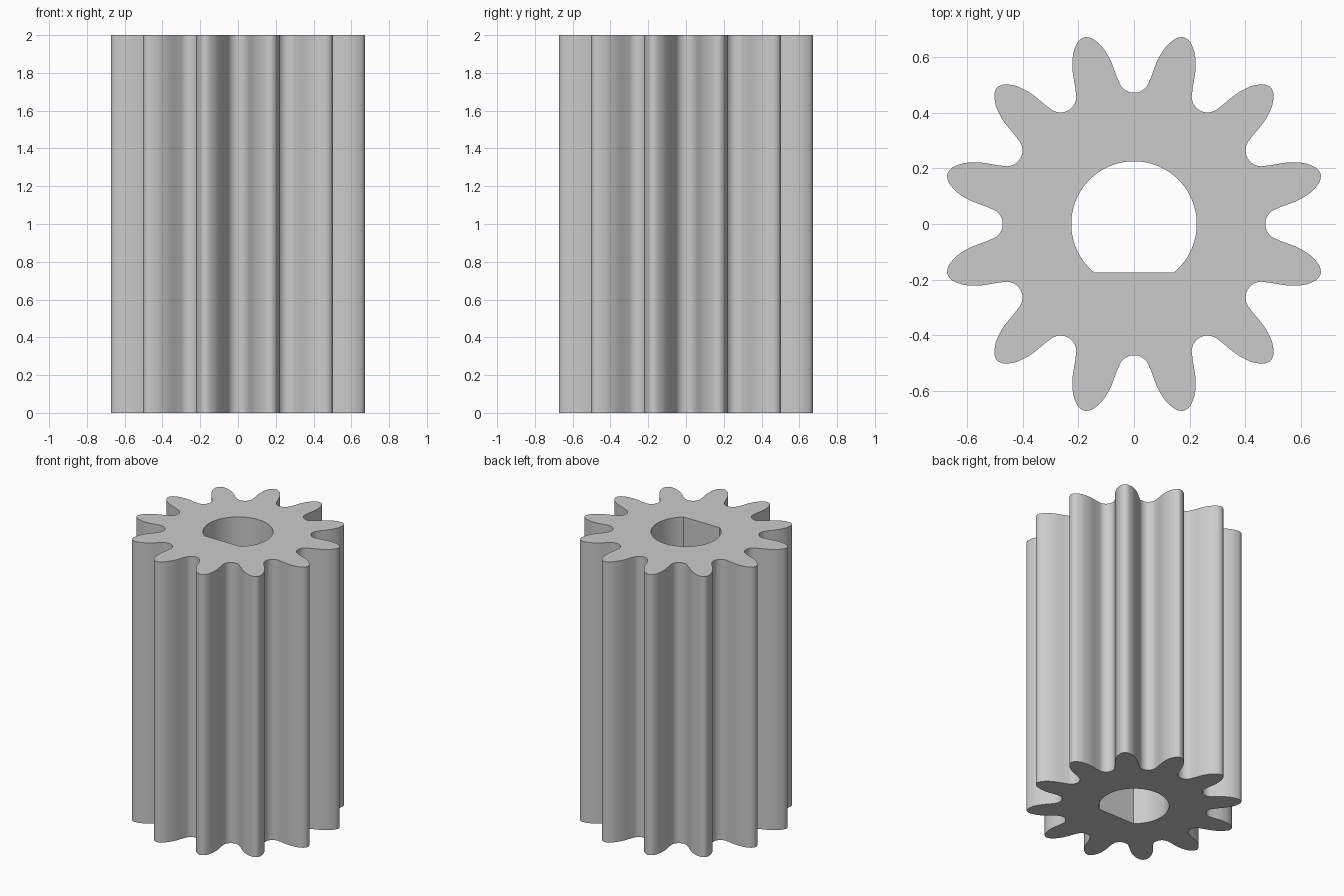
import bpy, bmesh
from math import radians, sin, cos, asin, pi
from mathutils import Vector, Matrix

cube = bpy.data.objects.get("Cube")
if cube:
    bpy.data.objects.remove(cube, do_unlink=True)

TEETH = 12
PITCH = 2 * pi / TEETH
HEIGHT = 2.0
ROOT_CENTRE, ROOT_RADIUS = 0.53, 0.057
BORE_RADIUS, FLAT_Y = 0.226, -0.175

# Tooth flank from root to tip: (distance along tooth axis, half width)
FLANK = [(0.512, 0.080), (0.533, 0.0768), (0.558, 0.0748), (0.594, 0.0705),
         (0.627, 0.0615), (0.651, 0.052), (0.670, 0.0395), (0.6855, 0.026),
         (0.693, 0.013), (0.696, 0.0)]


def mirrored(p):
    return Vector((p.x, -p.y))


def smooth_path(points, steps=3):
    """Catmull-Rom curve through the points, mirrored past the tip."""
    pts = [Vector(p) for p in points]
    ext = [2 * pts[0] - pts[1]] + pts + [mirrored(pts[-2])]
    out = []
    for a, b, c, d in zip(ext, ext[1:], ext[2:], ext[3:]):
        for i in range(steps):
            t = i / steps
            out.append(0.5 * (2 * b + (c - a) * t + (2 * a - 5 * b + 4 * c - d) * t ** 2
                              + (3 * b - a - 3 * c + d) * t ** 3))
    return out + [pts[-1]]


def arc(centre, radius, start, sweep, n):
    return [centre + radius * Vector((cos(start + sweep * i / n), sin(start + sweep * i / n)))
            for i in range(n + 1)]


def gear_outline():
    # Half tooth: rounded root from the gap axis, then the flank up to the tip
    centre = ROOT_CENTRE * Vector((cos(PITCH / 2), sin(PITCH / 2)))
    root = arc(centre, ROOT_RADIUS, pi + PITCH / 2, radians(75), 10)
    half = root[:-1] + smooth_path(FLANK)
    # Mirror across the tooth axis; the last root point belongs to the next tooth
    tooth = [mirrored(p) for p in half] + half[-2:0:-1]
    return [Matrix.Rotation((k + 0.5) * PITCH, 2) @ p
            for k in range(TEETH) for p in tooth]


def bore_outline():
    # Circular arc closed by a straight chord
    a = asin(FLAT_Y / BORE_RADIUS)
    return arc(Vector((0, 0)), BORE_RADIUS, a, pi - 2 * a, 72)


bm = bmesh.new()
for outline in (gear_outline(), bore_outline()):
    verts = [bm.verts.new((p.x, p.y, 0)) for p in outline]
    for v, w in zip(verts, verts[1:] + verts[:1]):
        bm.edges.new((v, w))
bmesh.ops.triangle_fill(bm, edges=bm.edges[:], use_beauty=True, normal=(0, 0, 1))

# Raise the profile into a solid
raised = bmesh.ops.extrude_face_region(bm, geom=bm.faces[:], use_keep_orig=True)
bmesh.ops.translate(bm, vec=(0, 0, HEIGHT),
                    verts=[g for g in raised["geom"] if isinstance(g, bmesh.types.BMVert)])
bmesh.ops.recalc_face_normals(bm, faces=bm.faces[:])

mesh = bpy.data.meshes.new("pinion_gear")
bm.to_mesh(mesh)
bm.free()
gear = bpy.data.objects.new("pinion_gear", mesh)
bpy.context.collection.objects.link(gear)
mesh.shade_smooth()
mesh.set_sharp_from_angle(angle=radians(30))

# Plain grey metal
grey = bpy.data.materials.new("light_grey")
grey.use_nodes = True
colour = (0.6, 0.6, 0.6, 1)
grey.diffuse_color = colour
grey.node_tree.nodes["Principled BSDF"].inputs["Base Color"].default_value = colour
mesh.materials.append(grey)
